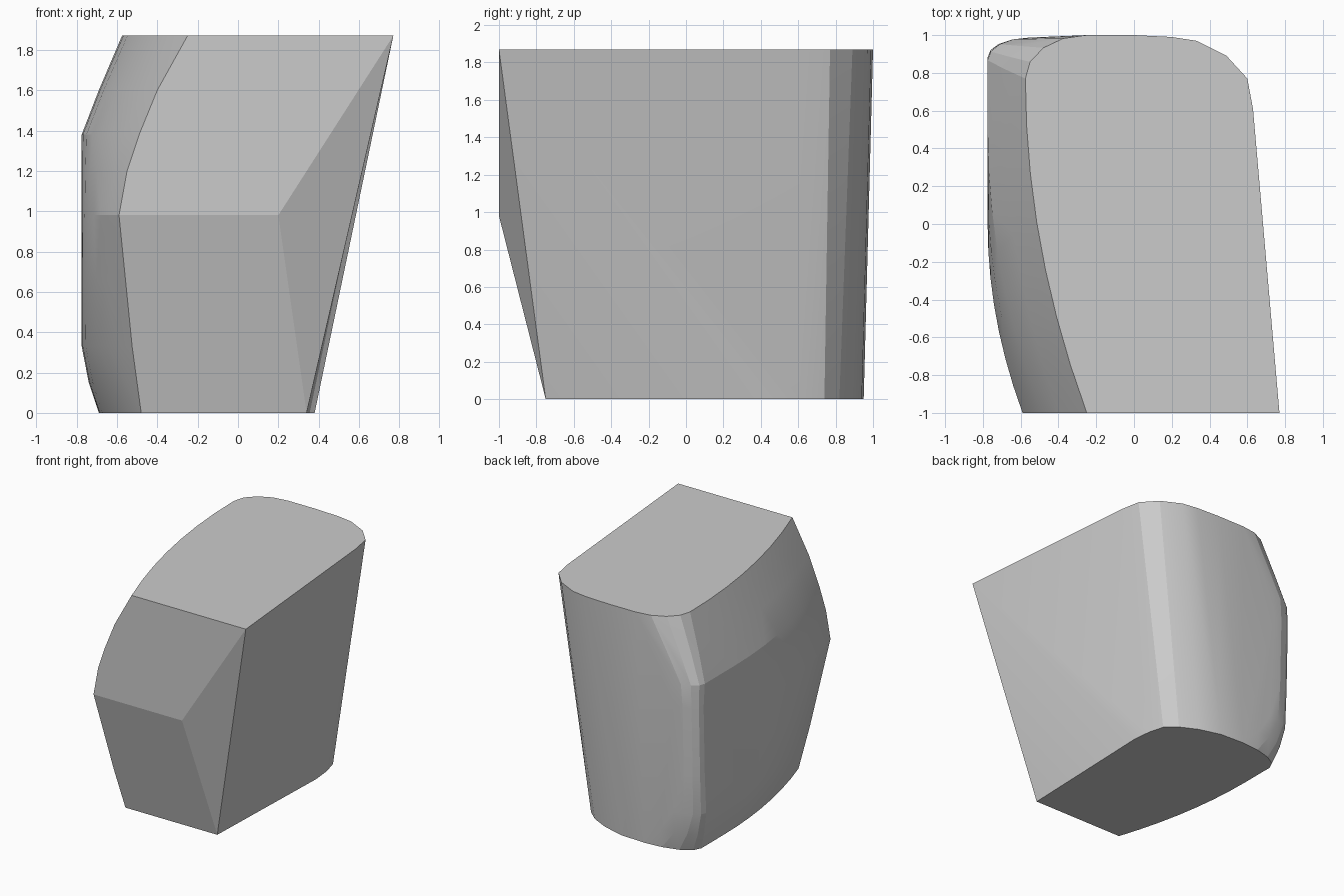
import bpy
import bmesh
from math import sin, cos, pi

cube = bpy.data.objects.get("Cube")
if cube:
    bpy.data.objects.remove(cube, do_unlink=True)

HEIGHT = 1.87
FOLD = 0.98  # height of the crease across the front

# Rounded left side, per height:
# z, x at front edge, outermost x, y where the bulge levels off, corner width, corner depth
sections = [
    (0.0, -0.48, -0.69, 0.5, 0.40, 0.16),
    (0.15, -0.50, -0.74, 0.4, 0.30, 0.13),
    (0.33, -0.525, -0.775, 0.3, 0.22, 0.11),
    (0.65, -0.555, -0.775, 0.05, 0.20, 0.10),
    (FOLD, -0.59, -0.775, 0.0, 0.20, 0.10),
    (1.2, -0.55, -0.775, 0.2, 0.20, 0.10),
    (1.38, -0.49, -0.775, 0.5, 0.22, 0.12),
    (1.6, -0.40, -0.69, 0.65, 0.27, 0.17),
    (HEIGHT, -0.25, -0.575, 0.77, 0.325, 0.23),
]

# Rounded back right corner, straight from bottom to top
corner_low = [(0.38, 0.45), (0.365, 0.61), (0.33, 0.74), (0.24, 0.82), (0.1, 0.89), (-0.08, 0.94)]
corner_high = [(0.63, 0.61), (0.60, 0.77), (0.49, 0.89), (0.33, 0.97), (0.2, 0.99), (0.0, 1.0)]


def left_outline(z, front_x, side_x, level_y, width, depth):
    """Bulged left side of one section, then its back corner."""
    front_y = -0.75 - 0.25 * min(z / FOLD, 1)
    back_y = 0.95 + 0.05 * z / HEIGHT
    steps = 7
    for i in range(steps + 1):
        t = i / steps
        x = side_x + (front_x - side_x) * (1 - t) ** 2
        yield (x, front_y + (level_y - front_y) * t, z)
    for i in range(5):
        a = i / 4 * pi / 2
        yield (side_x + width * (1 - cos(a)), back_y - depth * (1 - sin(a)), z)


points = [p for section in sections for p in left_outline(*section)]
points += [(x, y, 0) for x, y in corner_low]
points += [(x, y, HEIGHT) for x, y in corner_high]
# Front right chamfer
points += [(0.34, -0.75, 0), (0.20, -1, FOLD), (0.77, -1, HEIGHT)]

# Convex skin around the outlines
bm = bmesh.new()
for p in points:
    bm.verts.new(p)
bmesh.ops.remove_doubles(bm, verts=bm.verts, dist=0.001)
hull = bmesh.ops.convex_hull(bm, input=bm.verts)
unused = {v for v in hull["geom_interior"] + hull["geom_unused"] if isinstance(v, bmesh.types.BMVert)}
bmesh.ops.delete(bm, geom=[v for v in unused if v.is_valid], context="VERTS")
bmesh.ops.dissolve_limit(bm, angle_limit=0.01, verts=bm.verts, edges=bm.edges)
bmesh.ops.recalc_face_normals(bm, faces=bm.faces)
mesh = bpy.data.meshes.new("stone_block")
bm.to_mesh(mesh)
bm.free()

block = bpy.data.objects.new("stone_block", mesh)
bpy.context.collection.objects.link(block)

# Plain grey stone
grey = bpy.data.materials.new("light grey")
grey.use_nodes = True
color = (0.6, 0.6, 0.6, 1)
grey.diffuse_color = color
grey.node_tree.nodes["Principled BSDF"].inputs["Base Color"].default_value = color
mesh.materials.append(grey)

bpy.ops.object.select_all(action="DESELECT")
block.select_set(True)
bpy.context.view_layer.objects.active = block
bpy.ops.object.shade_smooth_by_angle(angle=0.2)
